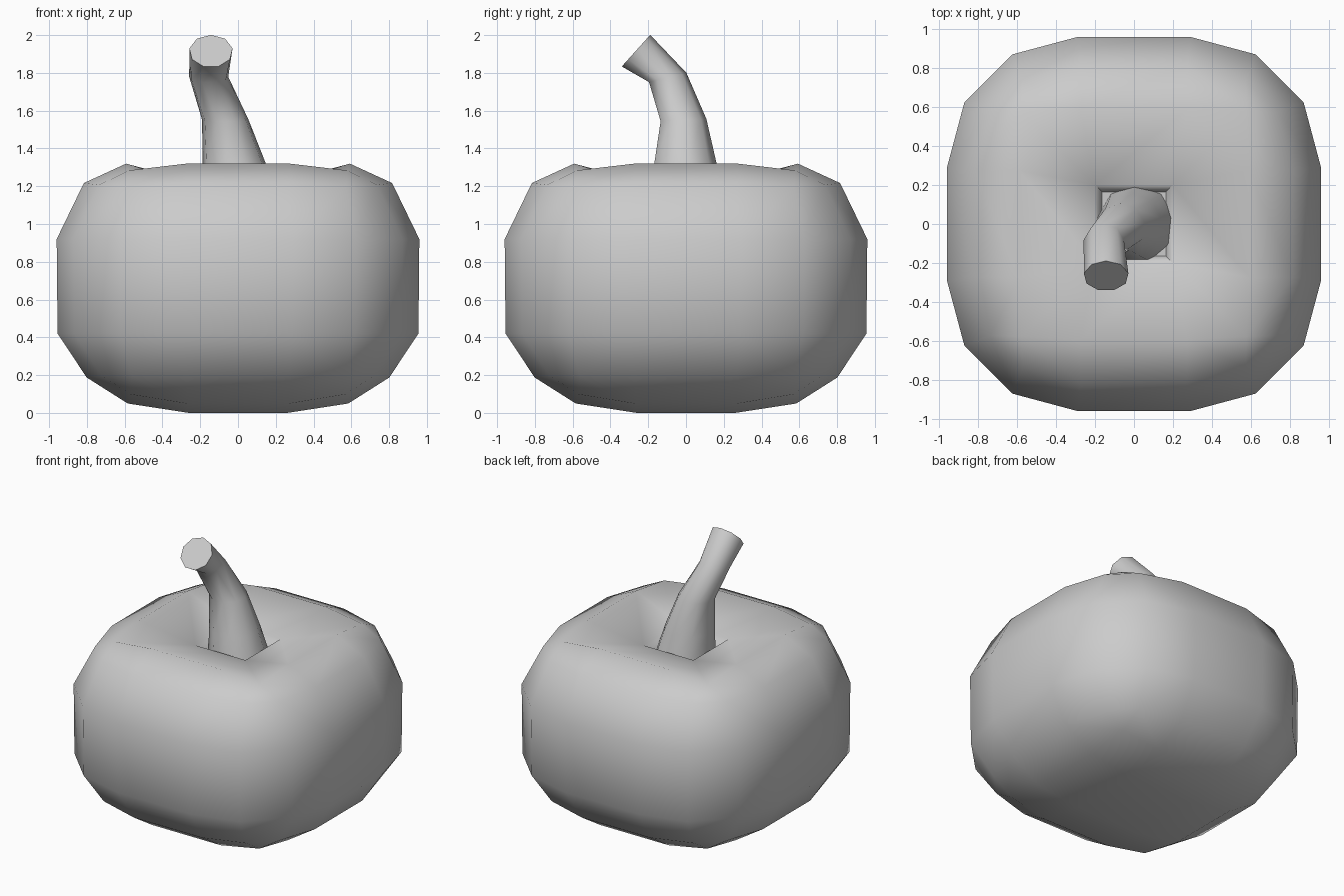
import bpy, bmesh
from math import cos, sin, pi, radians

if "Cube" in bpy.data.objects:
    bpy.data.objects.remove(bpy.data.objects["Cube"])


def finish(bm, name, angle):
    bmesh.ops.recalc_face_normals(bm, faces=bm.faces)
    mesh = bpy.data.meshes.new(name)
    bm.to_mesh(mesh)
    bm.free()
    ob = bpy.data.objects.new(name, mesh)
    bpy.context.collection.objects.link(ob)
    bpy.ops.object.select_all(action='DESELECT')
    ob.select_set(True)
    bpy.context.view_layer.objects.active = ob
    bpy.ops.object.shade_smooth_by_angle(angle=radians(angle))
    return ob


# Body: rounded cube, reshaped by height: (old z, new z, width factor)
PROFILE = [(-.96, 0, .90), (-.87, .05, .935), (-.62, .19, .92), (-.29, .42, .995),
           (.29, .92, 1), (.62, 1.215, .937), (.87, 1.32, .95), (.96, 1.215, .69)]


def reshape(z):
    z = max(-.96, min(.96, z))
    for (a, za, wa), (b, zb, wb) in zip(PROFILE, PROFILE[1:]):
        if z <= b + 1e-5:
            t = (z - a) / (b - a)
            return za + (zb - za) * t, wa + (wb - wa) * t


bm = bmesh.new()
bmesh.ops.create_cube(bm, size=1.92)
bmesh.ops.bevel(bm, geom=bm.edges[:], offset=.67, offset_type='OFFSET',
                segments=3, profile=.5, affect='EDGES')
top = max(bm.faces, key=lambda f: f.calc_center_median().z)
for v in bm.verts:
    z, w = reshape(v.co.z)
    v.co = (v.co.x * w, v.co.y * w, z)

# Square socket around the stem
bmesh.ops.inset_individual(bm, faces=[top], thickness=.05, depth=-.09)
finish(bm, "gourd_body", 60)

# Stem: bent tapering tube (x, y, z, radius, tilt)
RINGS = [(.01, 0, 1.13, .20, 0), (-.02, -.008, 1.32, .17, 0),
         (-.067, -.017, 1.55, .125, 3), (-.155, -.10, 1.775, .105, 14),
         (-.143, -.267, 1.915, .116, 48)]
SIDES = 9
bm = bmesh.new()
loops = []
for x, y, z, r, tilt in RINGS:
    t = radians(tilt)
    loops.append([bm.verts.new((x + r * cos(a), y + r * sin(a) * cos(t), z + r * sin(a) * sin(t)))
                  for a in (2 * pi * (i + .25) / SIDES for i in range(SIDES))])
for lo, hi in zip(loops, loops[1:]):
    for i in range(SIDES):
        j = (i + 1) % SIDES
        bm.faces.new((lo[i], lo[j], hi[j], hi[i]))
bm.faces.new(loops[-1])
bm.faces.new(loops[0][::-1])
finish(bm, "stem", 60)
